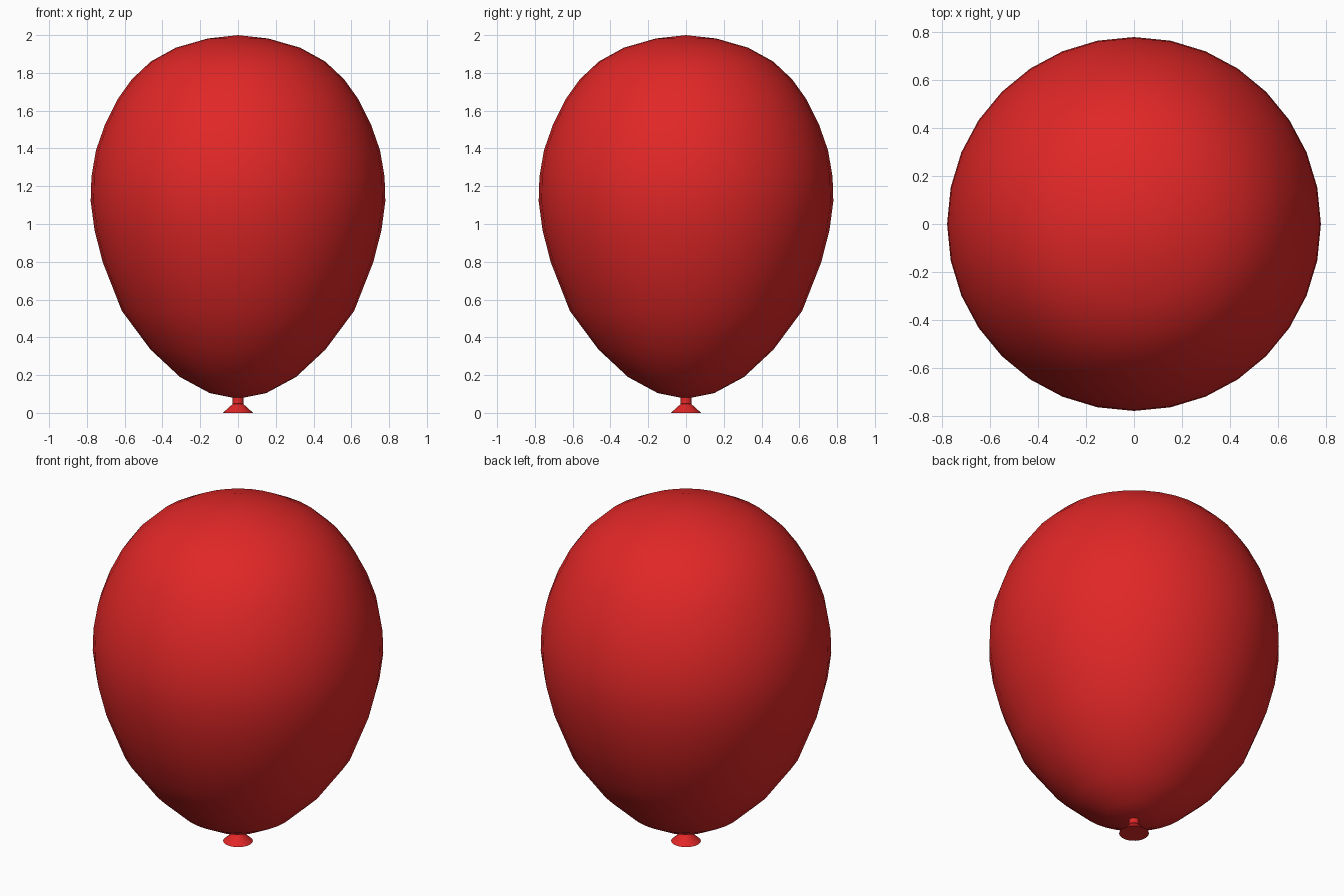
import bpy, bmesh, math

if "Cube" in bpy.data.objects:
    bpy.data.objects.remove(bpy.data.objects["Cube"])

mat = bpy.data.materials.new("red_rubber")
mat.diffuse_color = (0.75, 0.02, 0.02, 1)
mat.use_nodes = True
mat.node_tree.nodes["Principled BSDF"].inputs["Base Color"].default_value = mat.diffuse_color


def lathe(name, profile, segments):
    """Revolve an (r, z) profile about z; r = 0 makes a pole, open ends are capped."""
    bm = bmesh.new()
    rings = []
    for r, z in profile:
        if r == 0:
            rings.append([bm.verts.new((0, 0, z))] * segments)
        else:
            rings.append([bm.verts.new((r * math.cos(math.tau * i / segments),
                                        r * math.sin(math.tau * i / segments), z))
                          for i in range(segments)])
    for a, b in zip(rings, rings[1:]):
        for i in range(segments):
            j = (i + 1) % segments
            bm.faces.new(list(dict.fromkeys((a[i], a[j], b[j], b[i]))))
    for ring in (rings[0], rings[-1]):
        if len(set(ring)) > 1:
            bm.faces.new(ring)
    bmesh.ops.recalc_face_normals(bm, faces=bm.faces)
    me = bpy.data.meshes.new(name)
    bm.to_mesh(me)
    bm.free()
    me.materials.append(mat)
    ob = bpy.data.objects.new(name, me)
    bpy.context.collection.objects.link(ob)
    bpy.ops.object.select_all(action='DESELECT')
    ob.select_set(True)
    bpy.context.view_layer.objects.active = ob
    bpy.ops.object.shade_smooth_by_angle(angle=math.radians(35))
    return ob


# Inflated body
lathe("balloon_body", [
    (0, 0.075), (0.15, 0.105), (0.307, 0.19), (0.463, 0.335), (0.615, 0.54),
    (0.717, 0.80), (0.76, 0.97), (0.78, 1.12), (0.776, 1.25), (0.752, 1.39),
    (0.703, 1.53), (0.638, 1.66), (0.563, 1.765), (0.462, 1.86), (0.33, 1.933),
    (0.16, 1.982), (0, 2.0)], 32)

# Tied neck
lathe("neck", [(0.024, 0.04), (0.03, 0.05), (0.028, 0.065), (0.028, 0.085)], 16)

# Flared lip below the knot
lathe("lip", [(0.08, 0), (0.025, 0.05)], 24)
